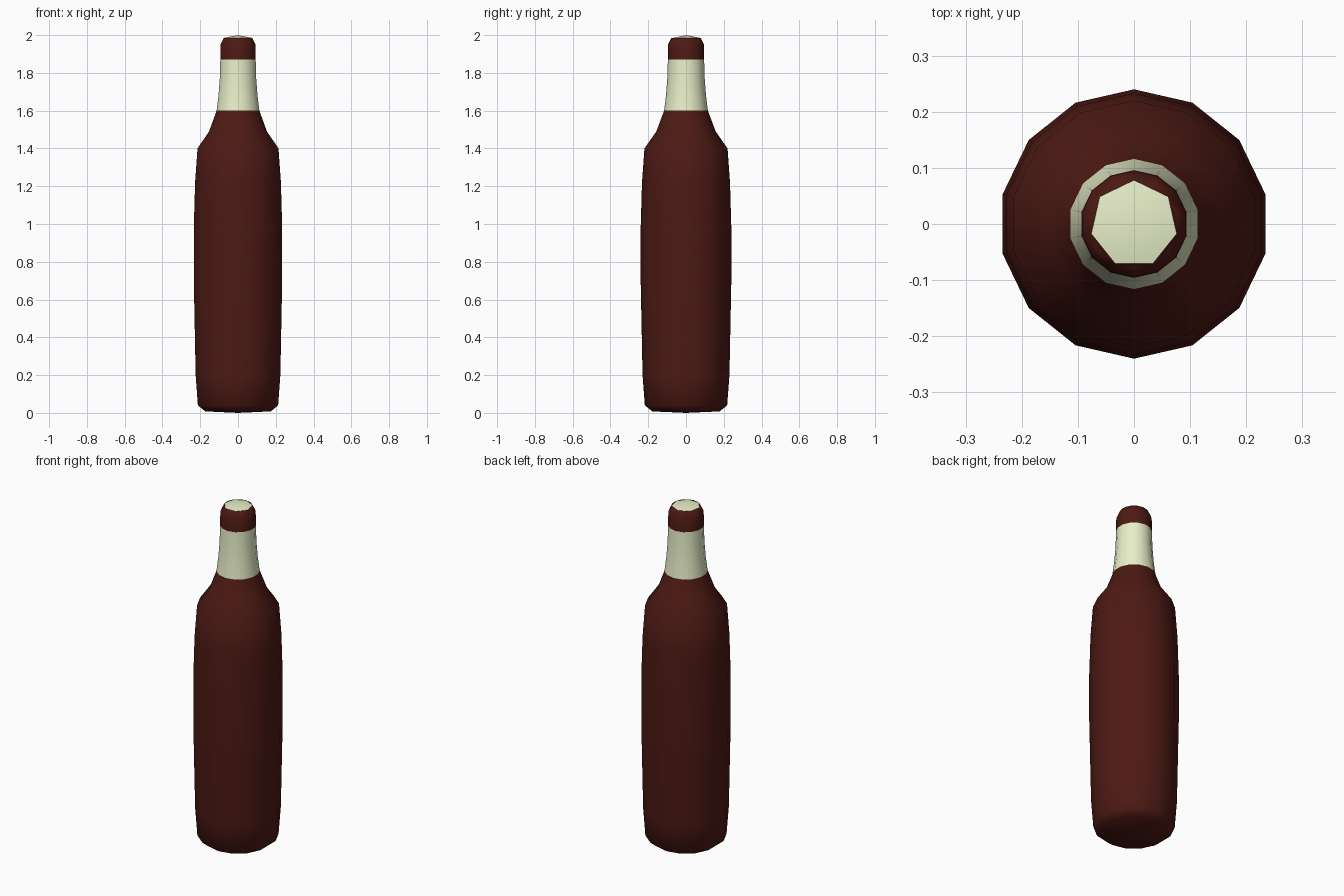
import bpy, bmesh, math

if "Cube" in bpy.data.objects:
    bpy.data.objects.remove(bpy.data.objects["Cube"])

SIDES = 14


def material(name, rgb):
    m = bpy.data.materials.new(name)
    m.diffuse_color = (*rgb, 1)
    m.use_nodes = True
    m.node_tree.nodes["Principled BSDF"].inputs["Base Color"].default_value = m.diffuse_color
    return m


GLASS = material("dark_red", (0.075, 0.010, 0.007))
CREAM = material("cream", (0.80, 0.86, 0.58))


def ring(bm, r, z):
    # One vertex points along +y
    return [bm.verts.new((r * math.sin(2 * math.pi * i / SIDES),
                          r * math.cos(2 * math.pi * i / SIDES), z))
            for i in range(SIDES)]


def finish(bm, name, mat):
    bmesh.ops.recalc_face_normals(bm, faces=bm.faces)
    me = bpy.data.meshes.new(name)
    bm.to_mesh(me)
    bm.free()
    me.materials.append(mat)
    me.shade_smooth()
    ob = bpy.data.objects.new(name, me)
    bpy.context.collection.objects.link(ob)
    return ob


def lathe(name, profile, mat, base_z=None, facet_top=False):
    bm = bmesh.new()
    rings = [ring(bm, r, z) for r, z in profile]
    for a, b in zip(rings, rings[1:]):
        for i in range(SIDES):
            j = (i + 1) % SIDES
            bm.faces.new((a[j], a[i], b[i], b[j]))
    if base_z is not None:
        c = bm.verts.new((0, 0, base_z))
        for i in range(SIDES):
            bm.faces.new((c, rings[0][i], rings[0][(i + 1) % SIDES]))
    if facet_top:
        # Slivers left between the round rim and the seven-sided cap
        t = rings[-1]
        for i in range(0, SIDES, 2):
            bm.faces.new((t[i + 2 - SIDES], t[i + 1], t[i]))
    return finish(bm, name, mat)


# Bottle body up to the label on the neck
lathe("bottle_body", [(0.178, 0.008), (0.218, 0.04), (0.23, 0.2), (0.24, 0.7),
                      (0.24, 0.98), (0.233, 1.22), (0.22, 1.40),
                      (0.157, 1.49), (0.116, 1.60)], GLASS, base_z=0.0)

# Cream band around the neck
lathe("neck_label", [(0.116, 1.60), (0.106, 1.68), (0.099, 1.77), (0.096, 1.87)], CREAM)

# Dark lip above the label
lathe("bottle_lip", [(0.096, 1.87), (0.095, 1.95), (0.078, 1.985)], GLASS, facet_top=True)

# Seven-sided shallow cap
bm = bmesh.new()
rim = ring(bm, 0.078, 1.985)
centre = bm.verts.new((0, 0, 2.0))
for i in range(0, SIDES, 2):
    bm.faces.new((centre, rim[i + 2 - SIDES], rim[i]))
bmesh.ops.delete(bm, geom=[v for v in bm.verts if not v.link_faces], context='VERTS')
cap = finish(bm, "cap_top", CREAM)
